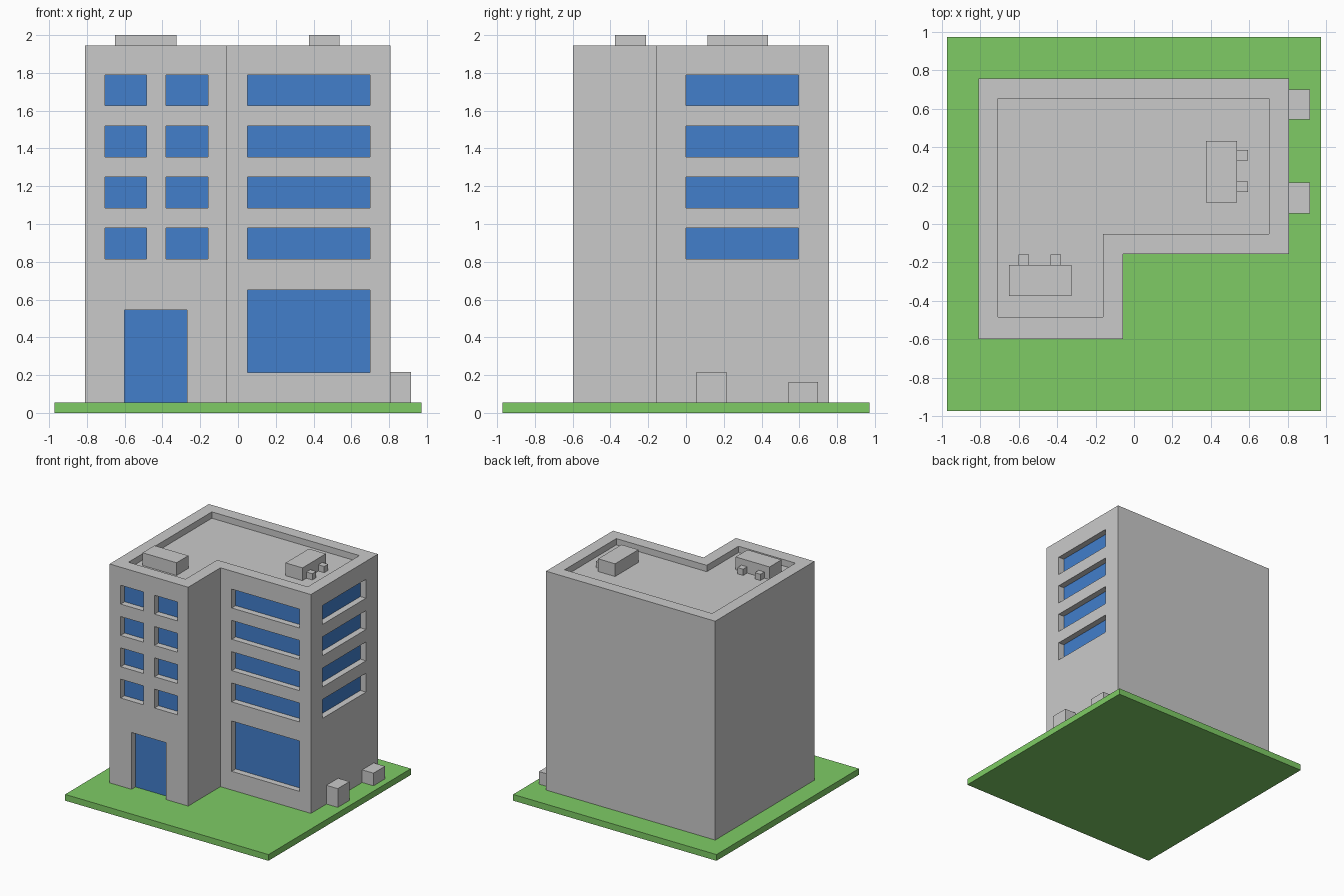
import bpy, bmesh

if "Cube" in bpy.data.objects:
    bpy.data.objects.remove(bpy.data.objects["Cube"])


def material(name, rgb):
    m = bpy.data.materials.new(name)
    m.diffuse_color = (*rgb, 1)
    m.use_nodes = True
    m.node_tree.nodes["Principled BSDF"].inputs["Base Color"].default_value = m.diffuse_color
    return m


CONCRETE = material("concrete_grey", (0.59, 0.59, 0.59))
GLASS = material("glass_blue", (0.054, 0.209, 0.597))
GRASS = material("grass_green", (0.21, 0.60, 0.13))

GROUND, ROOF, TOP = 0.054, 1.89, 1.945
FRONT, NOTCH, SIDE = -0.597, -0.157, 0.807   # wall planes carrying windows
DEPTH = 0.054                                # window recess


def add_box(bm, x0, x1, y0, y1, z0, z1):
    add_prism(bm, [(x0, y0), (x1, y0), (x1, y1), (x0, y1)], z0, z1)


def add_prism(bm, outline, z0, z1):
    low = [bm.verts.new((x, y, z0)) for x, y in outline]
    high = [bm.verts.new((x, y, z1)) for x, y in outline]
    bm.faces.new(low[::-1])
    bm.faces.new(high)
    n = len(outline)
    for i in range(n):
        j = (i + 1) % n
        bm.faces.new((low[i], low[j], high[j], high[i]))


def finish(bm, name, mat):
    mesh = bpy.data.meshes.new(name)
    bm.to_mesh(mesh)
    bm.free()
    mesh.materials.append(mat)
    ob = bpy.data.objects.new(name, mesh)
    bpy.context.collection.objects.link(ob)
    return ob


def boxes(name, mat, *dims):
    bm = bmesh.new()
    for d in dims:
        add_box(bm, *d)
    return finish(bm, name, mat)


def l_shape(x0, xn, x1, y0, yn, y1):
    return [(x0, y0), (xn, y0), (xn, yn), (x1, yn), (x1, y1), (x0, y1)]


# Lawn slab
boxes("lawn", GRASS, (-0.972, 0.972, -0.972, 0.972, 0, GROUND))

# Openings as (wall, start, end, bottom, top)
openings = [("front", -0.60, -0.27, GROUND, 0.545),     # door
            ("notch", 0.05, 0.70, 0.215, 0.65)]         # shop window
for floor in range(4):
    z0 = 0.815 + 0.2705 * floor
    z1 = z0 + 0.163
    openings += [("front", -0.703, -0.485, z0, z1), ("front", -0.38, -0.16, z0, z1),
                 ("notch", 0.05, 0.70, z0, z1), ("side", 0.0, 0.595, z0, z1)]

# Cutters for openings and the sunken roof, with glass plates at the back
cut, glass = bmesh.new(), bmesh.new()
for wall, a, b, z0, z1 in openings:
    zc = z0 - 0.03 if z0 == GROUND else z0
    if wall == "side":
        back = SIDE - DEPTH
        add_box(cut, back - 0.005, SIDE + 0.05, a, b, zc, z1)
        add_box(glass, back - 0.005, back, a, b, z0, z1)
    else:
        face = FRONT if wall == "front" else NOTCH
        back = face + DEPTH
        add_box(cut, a, b, face - 0.05, back + 0.005, zc, z1)
        add_box(glass, a, b, back, back + 0.005, z0, z1)
add_prism(cut, l_shape(-0.707, -0.162, 0.703, -0.485, -0.052, 0.653), ROOF, TOP + 0.05)
cutter = finish(cut, "opening_cutter", CONCRETE)
cutter.hide_render = True
finish(glass, "window_glass", GLASS)

# L-shaped building
bm = bmesh.new()
add_prism(bm, l_shape(-0.81, -0.058, SIDE, FRONT, NOTCH, 0.758), GROUND, TOP)
building = finish(bm, "building", CONCRETE)
mod = building.modifiers.new("openings", "BOOLEAN")
mod.operation = "DIFFERENCE"
mod.solver = "EXACT"
mod.object = cutter
bpy.context.view_layer.objects.active = building
bpy.ops.object.modifier_apply(modifier=mod.name)
bpy.data.objects.remove(cutter)

# Rooftop units, each with two small vents
boxes("roof_unit_left", CONCRETE, (-0.65, -0.325, -0.375, -0.213, ROOF, 2.0))
boxes("roof_vents_left", CONCRETE,
      *[(x, x + 0.054, -0.213, -0.159, ROOF, TOP - 0.001) for x in (-0.60, -0.435)])
boxes("roof_unit_right", CONCRETE, (0.375, 0.537, 0.113, 0.433, ROOF, 2.0))
boxes("roof_vents_right", CONCRETE,
      *[(0.537, 0.593, y, y + 0.054, ROOF, TOP - 0.001) for y in (0.167, 0.33)])

# Utility boxes by the side wall
boxes("utility_boxes", CONCRETE,
      (SIDE, 0.915, 0.055, 0.215, GROUND, 0.216),
      (SIDE, 0.915, 0.543, 0.70, GROUND, 0.163))
